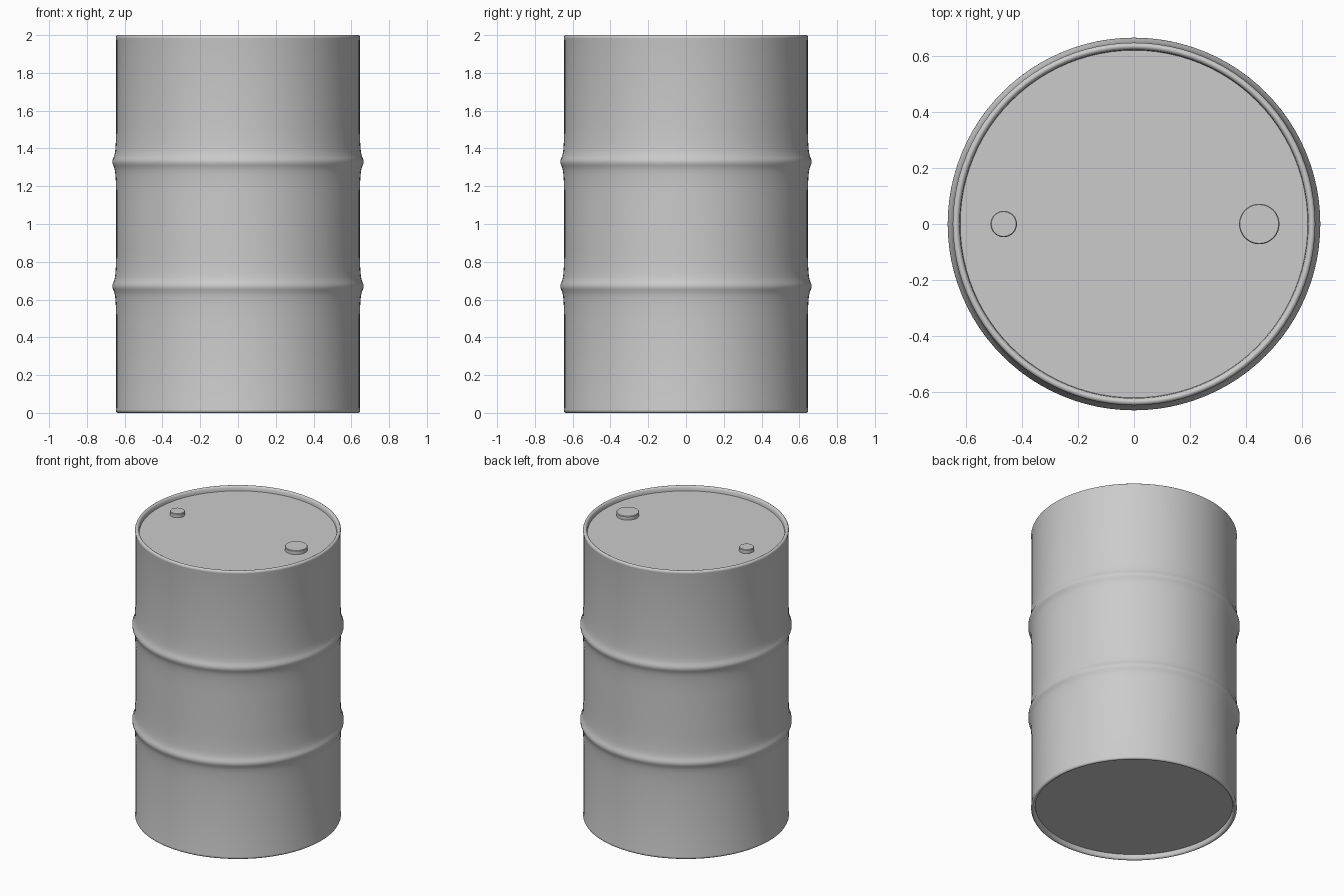
import bpy, bmesh, math

if "Cube" in bpy.data.objects:
    bpy.data.objects.remove(bpy.data.objects["Cube"])

SEG = 96


def lathe(name, profile, x=0.0, angle=40):
    """Revolve an (r, z) profile about a vertical axis at x; r = 0 makes a pole."""
    bm = bmesh.new()
    rings = []
    for r, z in profile:
        if r == 0:
            rings.append([bm.verts.new((x, 0, z))] * SEG)
        else:
            rings.append([bm.verts.new((x + r * math.cos(2 * math.pi * i / SEG),
                                        r * math.sin(2 * math.pi * i / SEG), z))
                          for i in range(SEG)])
    for a, b in zip(rings, rings[1:]):
        for i in range(SEG):
            j = (i + 1) % SEG
            bm.faces.new(list(dict.fromkeys((a[i], a[j], b[j], b[i]))))
    bmesh.ops.recalc_face_normals(bm, faces=bm.faces)
    me = bpy.data.meshes.new(name)
    bm.to_mesh(me)
    bm.free()
    ob = bpy.data.objects.new(name, me)
    bpy.context.collection.objects.link(ob)
    bpy.ops.object.select_all(action='DESELECT')
    ob.select_set(True)
    bpy.context.view_layer.objects.active = ob
    bpy.ops.object.shade_smooth_by_angle(angle=math.radians(angle))
    return ob


# Drum body: lower half of the profile, mirrored about z = 1
recess = 0.032
half = [(0, recess), (0.62, recess), (0.622, 0.012), (0.626, 0.004), (0.632, 0),
        (0.638, 0), (0.644, 0.004), (0.647, 0.010), (0.647, 0.018), (0.645, 0.028),
        (0.645, 0.47)]
# Rolling hoop
hoop = [(0.18, 0), (0.12, 0.001), (0.07, 0.004), (0.045, 0.007), (0.03, 0.011),
        (0.018, 0.016), (0.008, 0.0195)]
hz = 0.67
half += [(0.645 + d, hz - o) for o, d in hoop] + [(0.665, hz)]
half += [(0.645 + d, hz + o) for o, d in reversed(hoop)]
lathe("drum_body", half + [(r, 2 - z) for r, z in reversed(half)])

# Bung caps on the lid
for name, x, r in (("large_bung_cap", 0.447, 0.072), ("small_bung_cap", -0.465, 0.047)):
    lathe(name, [(0, 1.96), (r, 1.96), (r, 1.991), (r - 0.003, 1.995), (0, 1.995)], x, 30)
